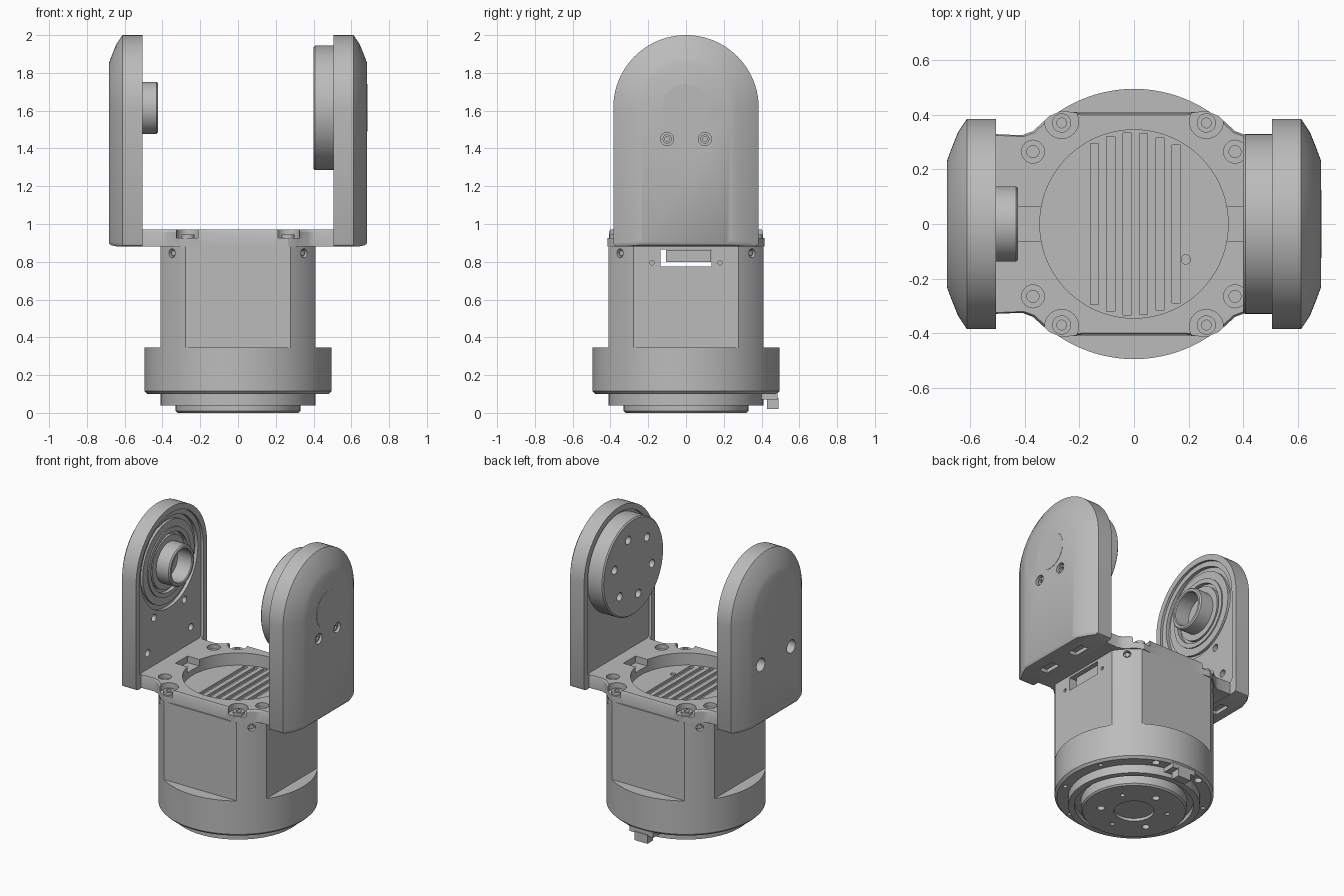
import bpy, bmesh
from math import pi, cos, sin, radians
from mathutils import Matrix, Vector

cube = bpy.data.objects.get("Cube")
if cube:
    bpy.data.objects.remove(cube)

metal = bpy.data.materials.new("grey_metal")
metal.use_nodes = True
GREY = (0.5, 0.5, 0.5, 1)
metal.diffuse_color = GREY
metal.node_tree.nodes["Principled BSDF"].inputs["Base Color"].default_value = GREY

AXIS_Z = 1.615      # height of the tilt axis
FACE = 0.505        # inner face of the arms
OUTER = 0.684       # outer face of the arms
BASE = 0.88         # underside of the bracket
TOP = 0.97          # top of the bracket plate
HALF = 0.385        # half width of an arm


def finish(name, bm):
    bmesh.ops.recalc_face_normals(bm, faces=bm.faces)
    mesh = bpy.data.meshes.new(name)
    bm.to_mesh(mesh)
    bm.free()
    mesh.materials.append(metal)
    obj = bpy.data.objects.new(name, mesh)
    bpy.context.collection.objects.link(obj)
    return obj


def loft(name, rings):
    """Skin a row of equal closed rings and cap both ends."""
    bm = bmesh.new()
    rows = [[bm.verts.new(p) for p in ring] for ring in rings]
    n = len(rows[0])
    for a, b in zip(rows, rows[1:]):
        for i in range(n):
            j = (i + 1) % n
            bm.faces.new((a[i], a[j], b[j], b[i]))
    bm.faces.new(rows[0])
    bm.faces.new(rows[-1])
    return finish(name, bm)


def lathe(name, profile, axis="z", n=96):
    """Turn (radius, position) pairs about z, or about the tilt axis."""
    rings = []
    for r, h in profile:
        ring = [(r * cos(2 * pi * i / n), r * sin(2 * pi * i / n)) for i in range(n)]
        rings.append([(a, b, h) if axis == "z" else (h, a, AXIS_Z + b) for a, b in ring])
    return loft(name, rings)


def rod(bm, start, end, r, n=24):
    a, b = Vector(start), Vector(end)
    turn = (b - a).to_track_quat("Z", "Y").to_matrix().to_4x4()
    bmesh.ops.create_cone(bm, cap_ends=True, segments=n, radius1=r, radius2=r,
                          depth=(b - a).length, matrix=Matrix.Translation((a + b) / 2) @ turn)


def box(bm, x, y, z):
    mid = [sum(s) / 2 for s in (x, y, z)]
    size = [s[1] - s[0] for s in (x, y, z)]
    bmesh.ops.create_cube(bm, size=1, matrix=Matrix.Translation(mid) @ Matrix.Diagonal((*size, 1)))


def carve(obj, cutter):
    """Subtract a cutter mesh or object."""
    if isinstance(cutter, bmesh.types.BMesh):
        cutter = finish("cutter", cutter)
    cutter.hide_render = True
    mod = obj.modifiers.new("carve", "BOOLEAN")
    mod.object = cutter
    mod.solver = "EXACT"
    mod.use_self = True
    bpy.context.view_layer.objects.active = obj
    bpy.ops.object.modifier_apply(modifier=mod.name)
    bpy.data.objects.remove(cutter)


CORNERS = [(sx, sy) for sx in (-1, 1) for sy in (-1, 1)]

# Motor housing: round flange with four flats above it
housing = lathe("housing", [(.37, .075), (.37, .04), (.41, .04), (.41, .1), (.48, .1),
                            (.495, .115), (.495, BASE), (.345, BASE), (.345, .886)])
bm = bmesh.new()
for s in (-1, 1):
    side = sorted((s * .41, s * .7))
    box(bm, side, (-.7, .7), (.345, 1))
carve(housing, bm)
bm = bmesh.new()
for s in (-1, 1):
    side = sorted((s * .41, s * .7))
    box(bm, (-.7, .7), side, (.345, 1))
carve(housing, bm)

# Cable slot, corner screw holes, flange holes and cooling grooves
bm = bmesh.new()
box(bm, (-.6, .6), (-.135, .135), (.775, .865))
for sx, sy in CORNERS:
    rod(bm, (sx * .33, sy * .33, .845), (sx * .4, sy * .4, .845), .024)
    rod(bm, (sx * .38, sy * .18, .795), (sx * .45, sy * .18, .795), .012)
for k in range(8):
    a = radians(22.5 + 45 * k)
    r = .025 if k in (1, 2) else .014
    rod(bm, (.45 * cos(a), .45 * sin(a), .05), (.45 * cos(a), .45 * sin(a), .14), r)
for k in range(6):
    x = -.145 + .06 * k
    reach = (.335 ** 2 - (abs(x) + .015) ** 2) ** .5
    box(bm, (x - .015, x + .015), (-reach, reach), (.868, .92))
rod(bm, (.19, -.13, .87), (.19, -.13, .92), .017)
carve(housing, bm)

bm = bmesh.new()
for sx, sy in CORNERS:
    rod(bm, (sx * .325, sy * .325, .845), (sx * .343, sy * .343, .845), .015)
finish("corner_screws", bm)

bm = bmesh.new()
box(bm, (-.38, .38), (-.105, .132), (.8, .862))
finish("cable_socket", bm)

# Output disc underneath
output_disc = lathe("output_disc", [(.125, .02), (.125, 0), (.32, 0), (.33, .01), (.33, .09)])
bm = bmesh.new()
for k in range(6):
    a = radians(30 + 60 * k)
    r = .024 if k % 2 else .015
    rod(bm, (.21 * cos(a), .21 * sin(a), -.02), (.21 * cos(a), .21 * sin(a), .04), r)
carve(output_disc, bm)

# Connector tab at the back of the flange
bm = bmesh.new()
box(bm, (-.09, .09), (.37, .485), (.07, .105))
box(bm, (-.05, .05), (.43, .49), (.02, .08))
finish("connector_tab", bm)

# Bracket plate
quarter = [(.528, .33), (.41, .325), (.37, .34), (.31, .395), (.265, .415), (.19, .405), (.1, .405)]
outline = quarter + [(-x, y) for x, y in quarter[::-1]]
outline += [(-x, -y) for x, y in outline]
plate = loft("bracket_plate", [[(x * k, y * k, z) for x, y in outline]
                               for k, z in ((1, BASE + .002), (1, TOP - .012), (.985, TOP))])
bm = bmesh.new()
rod(bm, (0, 0, .8), (0, 0, 1.1), .345, 96)
box(bm, (-.43, .43), (-.065, .065), (.925, 1.1))
for sx, sy in CORNERS:
    rod(bm, (sx * .37, sy * .265, .94), (sx * .37, sy * .265, 1.1), .042)
    rod(bm, (sx * .37, sy * .265, .9), (sx * .37, sy * .265, 1), .022)
    rod(bm, (sx * .265, sy * .375, .925), (sx * .265, sy * .375, 1.1), .062)
    rod(bm, (sx * .265, sy * .37, .895), (sx * .265, sy * .37, 1), .022)
carve(plate, bm)

# Screw collars in the bracket notches
for sx, sy in CORNERS:
    collar = lathe("plate_screw", [(.018, .925), (.018, .945), (.035, .945), (.035, .91)], n=24)
    collar.location = (sx * .265, sy * .37, 0)


def arm_ring(x, inset, lift):
    """Arched arm outline with softened lower corners."""
    w, z, c = HALF - inset, BASE + lift, .02
    pts = [(w - c, z), (w - .3 * c, z + .3 * c), (w, z + c)]
    pts += [(w * cos(pi * i / 48), AXIS_Z + w * sin(pi * i / 48)) for i in range(49)]
    pts += [(-y, q) for y, q in pts[2::-1]]
    return [(x, y, q) for y, q in pts]


def arm(name, s):
    obj = loft(name, [arm_ring(s * x, d, b) for x, d, b in
                      ((FACE, 0, 0), (.612, 0, 0), (.645, .05, .002), (.672, .118, .008), (OUTER, .15, .02))])
    carve(obj, loft("recess", [arm_ring(s * .45, .04, .09), arm_ring(s * .522, .04, .09)]))
    bm = bmesh.new()
    for y in (-.14, .14):
        box(bm, sorted((s * .54, s * .6)), (y - .06, y + .06), (.8, .905))
    carve(obj, bm)
    return obj


# Drive arm on the left: cover disc and two screws on the outside
left_arm = arm("left_arm", 1)
bm = bmesh.new()
for y in (-.1, .1):
    rod(bm, (.655, y, 1.45), (.75, y, 1.45), .035)
carve(left_arm, bm)
for y in (-.1, .1):
    screw = lathe("arm_screw", [(.012, .66), (.012, .672), (.024, .672), (.024, .64)], "x", 24)
    screw.location = (0, y, 1.45 - AXIS_Z)
lathe("cover_disc", [(.125, .67), (.125, OUTER + .002)], "x")

drive_disc = lathe("drive_disc", [(.33, .53), (.33, .408), (.322, .4)], "x")
bm = bmesh.new()
for k in range(6):
    a = radians(60 * k + 15)
    y, z = .21 * cos(a), AXIS_Z + .21 * sin(a)
    rod(bm, (.35, y, z), (.45, y, z), .028)
carve(drive_disc, bm)

# Idler arm on the right: bearing seat and fixing holes
right_arm = arm("right_arm", -1)
carve(right_arm, lathe("seat", [(.31, -.45), (.31, -.545)], "x"))
bm = bmesh.new()
for y in (-.165, .165):
    rod(bm, (-.45, y, 1.295), (-.65, y, 1.295), .024)
    rod(bm, (-.62, y, 1.295), (-.75, y, 1.295), .045)
for y in (-.235, .235):
    rod(bm, (-.45, y, 1.08), (-.56, y, 1.08), .024)
carve(right_arm, bm)
lathe("bearing_plate", [(.28, -.56), (.28, -.528), (.23, -.528), (.23, -.52), (.2, -.52), (.2, -.56)], "x")
lathe("bearing_boss", [(.18, -.56), (.18, -.525), (.138, -.525), (.138, -.432), (.13, -.424),
                       (.115, -.424), (.11, -.43), (.11, -.535)], "x")

# Smooth curved faces, keep the edges crisp
for obj in bpy.context.collection.objects:
    if obj.type == "MESH":
        bpy.ops.object.select_all(action="DESELECT")
        obj.select_set(True)
        bpy.context.view_layer.objects.active = obj
        bpy.ops.object.shade_smooth_by_angle(angle=radians(28))
